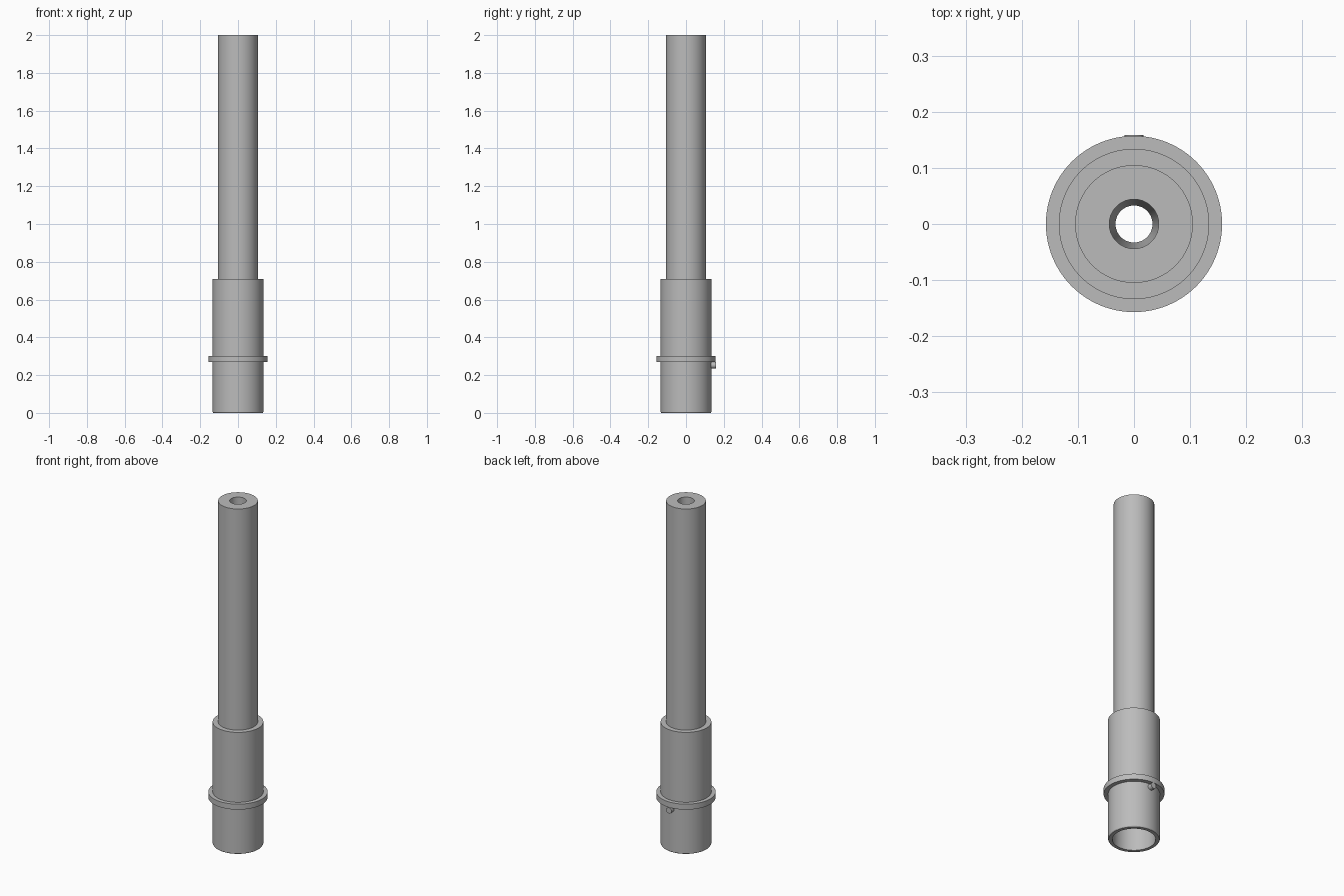
import bpy, bmesh, math

if "Cube" in bpy.data.objects:
    bpy.data.objects.remove(bpy.data.objects["Cube"], do_unlink=True)

steel = bpy.data.materials.new("steel grey")
steel.use_nodes = True
GREY = (0.5, 0.5, 0.5, 1)
steel.diffuse_color = GREY
steel.node_tree.nodes["Principled BSDF"].inputs["Base Color"].default_value = GREY


def finish(bm, name):
    bmesh.ops.recalc_face_normals(bm, faces=bm.faces)
    mesh = bpy.data.meshes.new(name)
    bm.to_mesh(mesh)
    bm.free()
    obj = bpy.data.objects.new(name, mesh)
    bpy.context.collection.objects.link(obj)
    mesh.materials.append(steel)
    bpy.ops.object.select_all(action="DESELECT")
    obj.select_set(True)
    bpy.context.view_layer.objects.active = obj
    bpy.ops.object.shade_smooth_by_angle(angle=math.radians(30))
    return obj


def lathe(name, profile, steps=96):
    """Spin a closed (radius, height) profile around z."""
    bm = bmesh.new()
    verts = [bm.verts.new((r, 0, z)) for r, z in profile]
    edges = [bm.edges.new((a, b)) for a, b in zip(verts, verts[1:] + verts[:1])]
    bmesh.ops.spin(bm, geom=verts + edges, axis=(0, 0, 1), cent=(0, 0, 0),
                   angle=2 * math.pi, steps=steps, use_duplicate=False)
    bmesh.ops.remove_doubles(bm, verts=bm.verts, dist=1e-5)
    return finish(bm, name)


# Stepped tube: thin barrel, thick sleeve, open socket and tapered bore
lathe("barrel", [
    (0.112, 0), (0.131, 0), (0.134, 0.005), (0.134, 0.71), (0.105, 0.71),
    (0.105, 2), (0.044, 2), (0.033, 0.14), (0.112, 0.14)])

# Raised collar around the sleeve
lathe("collar", [(0.13, 0.27), (0.157, 0.27), (0.157, 0.302), (0.13, 0.302)])

# Locating pin under the collar, pointing backwards
bm = bmesh.new()
bmesh.ops.create_cone(bm, cap_ends=True, segments=32, radius1=0.017,
                      radius2=0.017, depth=0.035)
pin = finish(bm, "locating_pin")
pin.rotation_euler.x = math.pi / 2
pin.location = (0, 0.141, 0.252)
